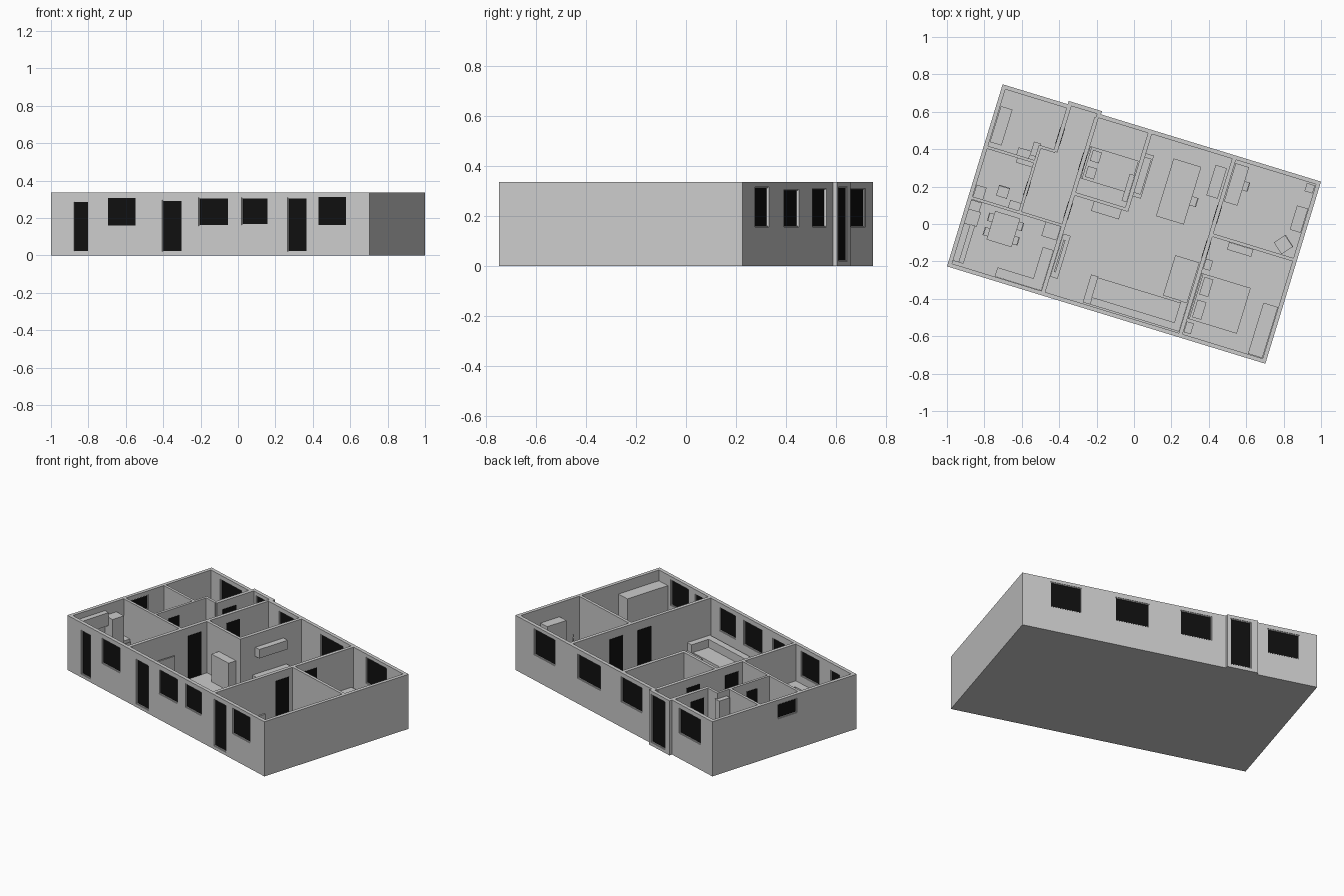
import bpy, bmesh, math
from mathutils import Matrix

if "Cube" in bpy.data.objects:
    bpy.data.objects.remove(bpy.data.objects["Cube"])

TURN = math.radians(-17)          # the whole house is turned on its plot
U, V, H, FL = 0.89, 0.509, 0.335, 0.02
T = 0.022                         # wall thickness

dark = bpy.data.materials.new("dark_glass")
dark.diffuse_color = (0.005, 0.005, 0.005, 1)
dark.use_nodes = True
dark.node_tree.nodes["Principled BSDF"].inputs["Base Color"].default_value = dark.diffuse_color


def make(name, boxes, mat=None, spin=0, at=(0, 0)):
    """One object from boxes given as (u0, u1, v0, v1, z0, z1) in house axes."""
    bm = bmesh.new()
    for a, b, c, d, e, f in boxes:
        m = Matrix.Translation(((a + b) / 2, (c + d) / 2, (e + f) / 2)) @ \
            Matrix.Diagonal((abs(b - a), abs(d - c), abs(f - e), 1))
        bmesh.ops.create_cube(bm, size=1, matrix=m)
    me = bpy.data.meshes.new(name)
    bm.to_mesh(me)
    bm.free()
    ob = bpy.data.objects.new(name, me)
    bpy.context.collection.objects.link(ob)
    ob.matrix_world = Matrix.Rotation(TURN, 4, 'Z') @ \
        Matrix.Translation((*at, 0)) @ Matrix.Rotation(math.radians(spin), 4, 'Z')
    if mat:
        me.materials.append(mat)
    return ob


def wall(name, axis, mid, s, e, openings=(), pane=0.005, t=T):
    """Straight wall along an axis with openings (start, end, z0, z1), frames and panes."""
    def bx(a, b, z0, z1, th):
        c = (mid - th / 2, mid + th / 2)
        return (a, b, *c, z0, z1) if axis == 'u' else (*c, a, b, z0, z1)
    solid, frame, glass, cur = [], [], [], s
    for a, b, z0, z1 in sorted(openings):
        solid += [bx(cur, a, 0, H, t), bx(a, b, 0, z0, t), bx(a, b, z1, H, t)]
        cur, f = b, 0.004
        frame += [bx(a, a + f, z0, z1, t * .7), bx(b - f, b, z0, z1, t * .7),
                  bx(a, b, z0, z0 + f, t * .7), bx(a, b, z1 - f, z1, t * .7)]
        glass.append(bx(a, b, z0, z1, pane))
    solid.append(bx(cur, e, 0, H, t))
    make(name, solid)
    if glass:
        make(name + "_frames", frame)
        make(name + "_panes", glass, dark)


def box(name, a, b, c, d, top, base=FL):
    make(name, [(a, b, c, d, base, top)])


def table(name, a, b, c, d, top):
    w = 0.01
    legs = [(x, x + w, y, y + w, FL, top) for x in (a, b - w) for y in (c, d - w)]
    make(name, [(a, b, c, d, top - 0.01, top)] + legs)


def chair(u, v, spin, s=0.05, mat=None):
    h, w = s / 2, 0.006
    legs = [(x, x + w, y, y + w, FL, 0.065) for x in (-h, h - w) for y in (-h, h - w)]
    make("chair", legs + [(-h, h, -h, h, 0.06, 0.068), (h - w, h, -h, h, 0.068, 0.125)],
         mat, spin, (u, v))


def bed(a, b, c, d):
    make("bed", [(a, b, c, d, FL, 0.065), (a, a + 0.01, c, d, FL, 0.11)])
    n = (d - c) / 2
    make("pillows", [(a + .02, a + .07, c + i * n + .015, c + (i + 1) * n - .015, .065, .078)
                     for i in (0, 1)])


# Floor
make("floor", [(-U, U, -V, V, 0, FL), (-0.526, -0.34, V, 0.527, 0, FL)])

# Outer walls
h = T / 2
wall("front_wall", 'u', -V + h, -U, U, [
    (-.765, -.681, .02, .29), (-.577, -.415, .155, .31), (-.268, -.158, .02, .295),
    (-.064, .103, .157, .308), (.176, .323, .163, .308), (.433, .542, .02, .308),
    (.60, .762, .157, .315)])
wall("back_wall_left", 'u', V - h, -U, -.52, [(-.784, -.59, .155, .31)])
wall("back_wall_right", 'u', V - h, -.35, U, [
    (-.254, -.066, .155, .31), (.122, .327, .155, .305), (.532, .72, .155, .315)])
wall("left_wall", 'v', -U + h, -V + T, V - T, [(-.087, .046, .22, .31)])
wall("right_wall", 'v', U - h, -V + T, V - T)

# Entrance bay
wall("entrance_wall", 'u', .527 - h, -.526, -.34, [(-.485, -.36, .02, .315)])
wall("entrance_left", 'v', -.515, .246, .505, [(.285, .38, .02, .285)], .026)
wall("entrance_right", 'v', -.351, V - T, .505)

# Inner walls
D = (.02, .285)
wall("hall_wall", 'v', -.358, -V + T, V - T, [(-.08, .012, *D), (.19, .285, *D)], .026)
wall("hall_end", 'u', -.12, -U + T, -.369, t=.016)
wall("bath_back", 'u', .163, -U + T, -.61, t=.016)
wall("bath_side", 'v', -.602, -.12, .25, [(-.025, .05, *D)], .02, t=.016)
wall("hall_step", 'u', .248, -.61, -.515, t=.016)
wall("bedroom_side", 'v', -.06, .055, V - T)
wall("bedroom_end", 'u', .062, -.347, -.055, t=.018)
wall("wing_wall", 'v', .41, -V + T, V - T, [(-.065, .03, *D), (.133, .227, *D)], .026)
wall("wing_divider", 'u', .066, .421, U - T, t=.018)

# Back left room
box("chest", -.865, -.80, .194, .395, .08)
box("tall_cabinet", -.64, -.60, .19, .265, .30)
box("side_table", -.71, -.64, .171, .212, .11)

# Bathroom
box("shower_tray", -.866, -.81, -.112, -.045, .07)
box("wash_stand", -.67, -.61, -.112, -.07, .11)
box("basin", -.70, -.61, .13, .155, .13, .09)
chair(-.72, -.04, 90, .06)

# Kitchen
box("counter_left", -.868, -.81, -.47, -.13, .11)
box("upper_cabinets", -.868, -.835, -.47, -.26, .30, .22)
box("tall_fridge", -.868, -.80, -.26, -.18, .27)
box("counter_front", -.63, -.37, -.486, -.435, .11)
box("counter_right", -.43, -.37, -.435, -.26, .11)
box("larder", -.455, -.37, -.205, -.128, .2)
table("kitchen_table", -.73, -.59, -.31, -.15, .095)
for i in (-.27, -.19):
    chair(-.735, i, 180, .045)
    chair(-.585, i, 0, .045)

# Middle bedroom
bed(-.345, -.075, .15, .33)
box("bedroom_chest", -.10, -.072, .1, .25, .12)

# Living room
box("tv_stand", -.346, -.305, -.40, -.16, .07)
box("tv_screen", -.335, -.325, -.37, -.19, .20, .08)
box("wall_cabinet", -.049, -.012, .16, .36, .255, .20)
box("sideboard", -.049, -.005, .14, .38, .09)
box("bookcase", -.24, -.085, 0, .053, .19)
table("dining_table", .10, .255, .075, .397, .095)
chair(.265, .208, 0, .05)
box("hall_cabinet", .325, .388, .26, .43, .10)

# Corner sofa
make("sofa_seat", [(-.10, .36, -.44, -.33, FL, .06), (.26, .395, -.32, -.095, FL, .06)])
make("sofa_back", [(-.10, .36, -.48, -.44, FL, .11)])
make("sofa_arms", [(-.14, -.10, -.48, -.325, FL, .085), (.36, .398, -.48, -.32, FL, .11)])

# Study
table("desk", .425, .50, .255, .47, .095)
chair(.505, .367, 0, .05)
box("corner_stand", .82, .865, .435, .48, .08)
box("study_cupboard", .805, .866, .215, .35, .25)
chair(.797, .129, 50, .075)

# Main bedroom
bed(.423, .697, -.40, -.145)
box("night_stand_a", .423, .462, -.12, -.065, .07)
box("night_stand_b", .423, .462, -.475, -.415, .07)
box("dresser", .515, .65, .015, .056, .11)
box("wardrobe", .785, .866, -.485, -.20, .27)
